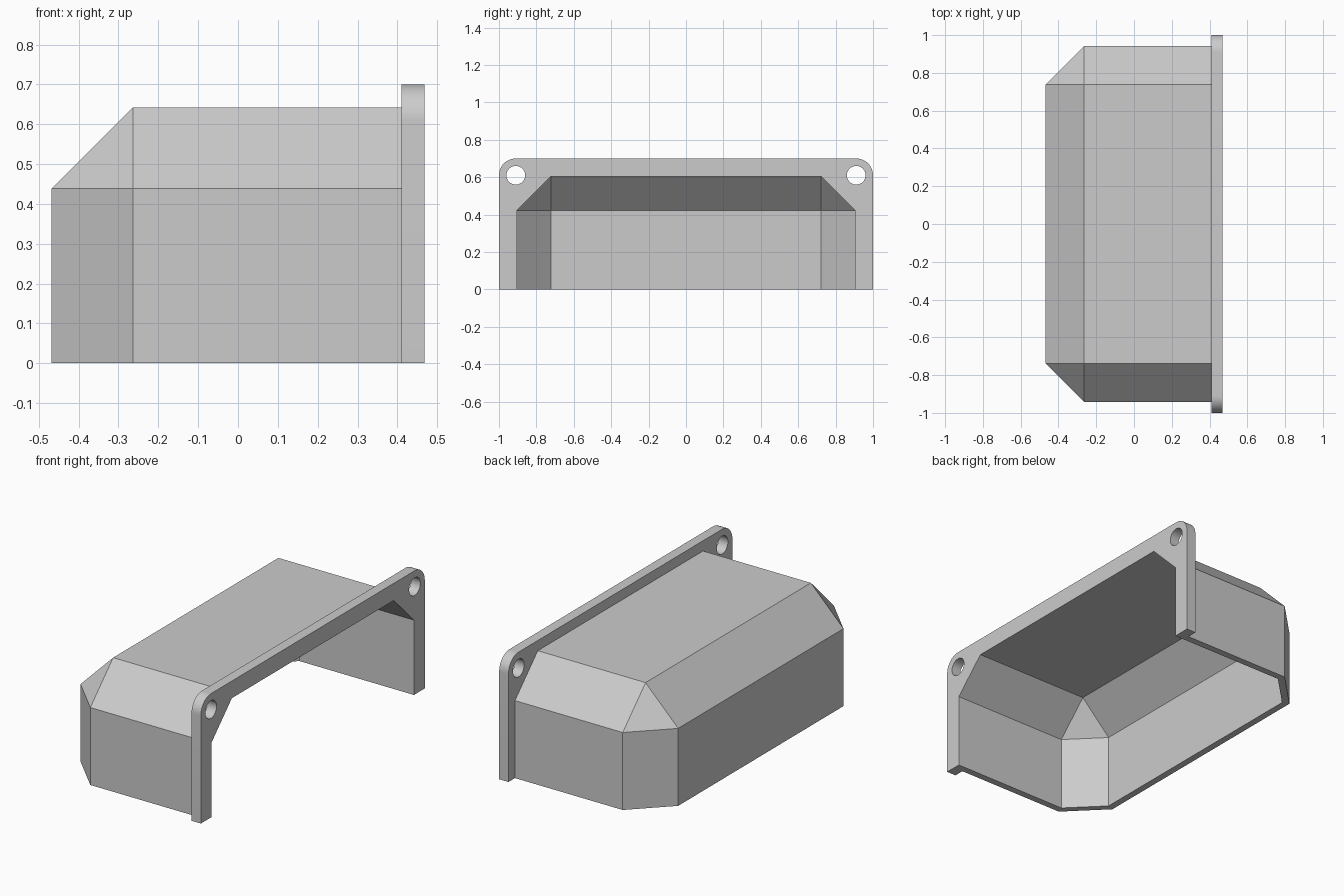
import bpy, bmesh
from math import cos, sin, pi

cube = bpy.data.objects.get("Cube")
if cube:
    bpy.data.objects.remove(cube, do_unlink=True)

BACK, SEAM, FRONT = -0.468, 0.41, 0.468   # x of rear wall, shell/flange joint, flange face
WALL = 0.039

grey = bpy.data.materials.new("light grey")
grey.use_nodes = True
colour = (0.6, 0.6, 0.6, 1)
grey.diffuse_color = colour
grey.node_tree.nodes["Principled BSDF"].inputs["Base Color"].default_value = colour


def finish(bm, name):
    bmesh.ops.recalc_face_normals(bm, faces=bm.faces)
    mesh = bpy.data.meshes.new(name)
    bm.to_mesh(mesh)
    bm.free()
    mesh.materials.append(grey)
    obj = bpy.data.objects.new(name, mesh)
    bpy.context.collection.objects.link(obj)
    return obj


def hood_surface(bm, back, width, height, chamfer):
    """Chamfered half box, open below and at +x; returns its rim vertices in order."""
    xc, yc, zc = back + chamfer, width - chamfer, height - chamfer
    points = {
        "front_foot": (SEAM, width, 0), "front_side": (SEAM, width, zc),
        "front_top": (SEAM, yc, height), "side_foot": (xc, width, 0),
        "side": (xc, width, zc), "top": (xc, yc, height),
        "back_foot": (back, yc, 0), "back": (back, yc, zc)}
    halves = [{k: bm.verts.new((x, s * y, z)) for k, (x, y, z) in points.items()}
              for s in (-1, 1)]
    for h in halves:
        for names in (("front_foot", "front_side", "side", "side_foot"),
                      ("front_side", "front_top", "top", "side"),
                      ("side_foot", "side", "back", "back_foot"),
                      ("side", "top", "back")):
            bm.faces.new([h[n] for n in names])
    a, b = halves
    for p, q in (("front_top", "top"), ("top", "back"), ("back", "back_foot")):
        bm.faces.new((a[p], a[q], b[q], b[p]))
    half_rim = ("back_foot", "side_foot", "front_foot", "front_side", "front_top")
    return [a[n] for n in half_rim] + [b[n] for n in reversed(half_rim)]


# Hollow shell: outer and inner surfaces joined along the rim
bm = bmesh.new()
outer = hood_surface(bm, BACK, 0.942, 0.642, 0.204)
inner = hood_surface(bm, BACK + WALL, 0.942 - WALL, 0.642 - WALL, 0.18)
for i in range(len(outer)):
    j = (i + 1) % len(outer)
    bm.faces.new((outer[i], outer[j], inner[j], inner[i]))
finish(bm, "hood_shell")


def arc(cy, cz, radius, start, end, steps):
    return [(cy + radius * cos(start + (end - start) * i / steps),
             cz + radius * sin(start + (end - start) * i / steps))
            for i in range(steps + 1)]


# Mounting flange: arch outline with rounded corners and two screw holes
HOLE_Y, HOLE_Z, CORNER = 0.91, 0.61, 0.09
w, h, c = 0.942 - WALL, 0.642 - WALL, 0.18
outline = [(1, 0)]
outline += arc(HOLE_Y, HOLE_Z, CORNER, 0, pi / 2, 12)
outline += arc(-HOLE_Y, HOLE_Z, CORNER, pi / 2, pi, 12)
outline += [(-1, 0), (-w, 0), (-w, h - c), (c - w, h),
            (w - c, h), (w, h - c), (w, 0)]
holes = [arc(s * HOLE_Y, HOLE_Z, 0.05, 0, 2 * pi, 32)[:-1] for s in (-1, 1)]

bm = bmesh.new()
edges = []
for loop in [outline] + holes:
    verts = [bm.verts.new((SEAM, y, z)) for y, z in loop]
    edges += [bm.edges.new((verts[i - 1], verts[i])) for i in range(len(verts))]
bmesh.ops.triangle_fill(bm, edges=edges, use_beauty=True, normal=(1, 0, 0))
result = bmesh.ops.extrude_face_region(bm, geom=bm.faces[:], use_keep_orig=True)
moved = [v for v in result["geom"] if isinstance(v, bmesh.types.BMVert)]
bmesh.ops.translate(bm, verts=moved, vec=(FRONT - SEAM, 0, 0))
flange = finish(bm, "mounting_flange")

bpy.ops.object.select_all(action="DESELECT")
flange.select_set(True)
bpy.context.view_layer.objects.active = flange
bpy.ops.object.shade_smooth_by_angle(angle=pi / 6)
